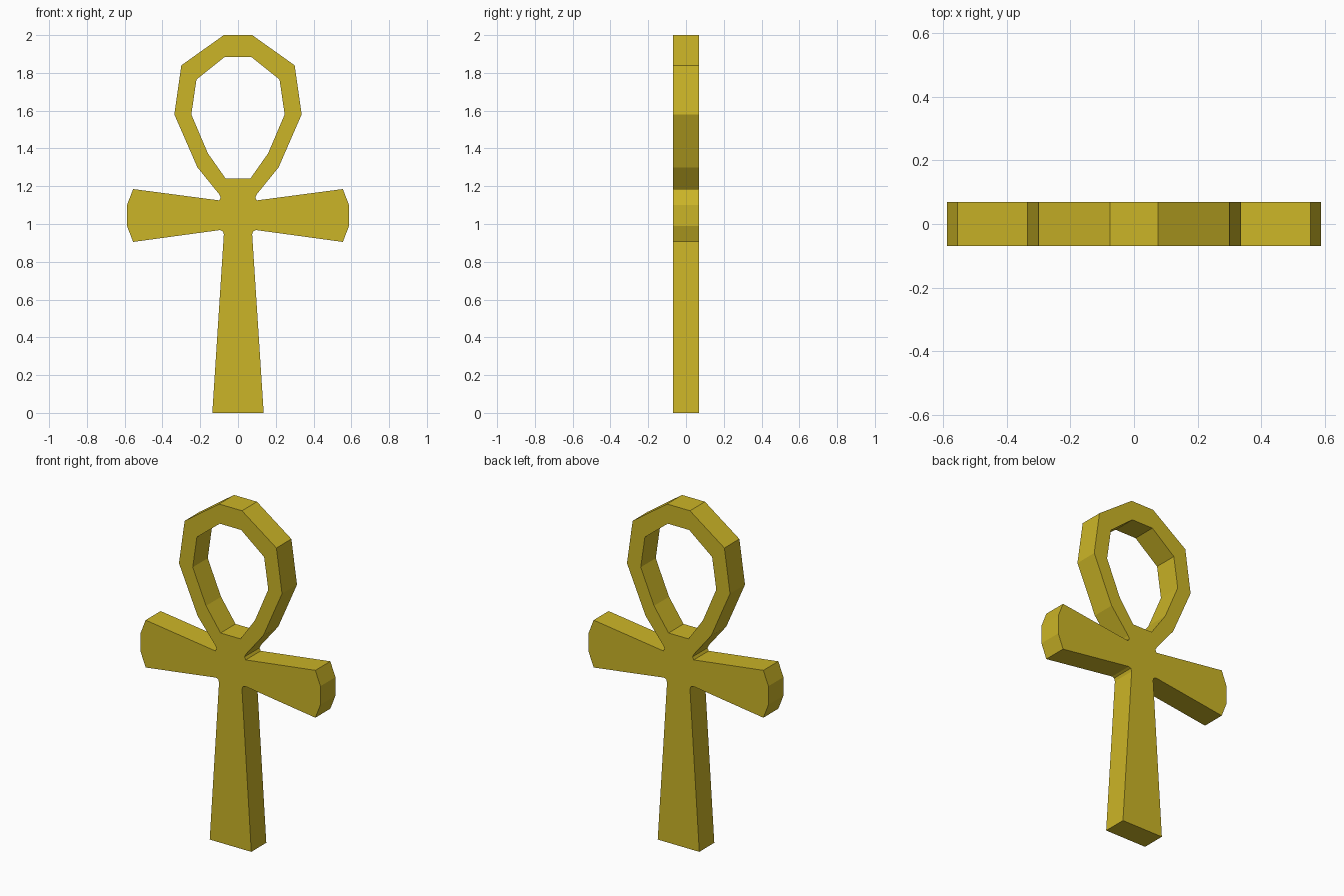
import bpy, bmesh

if "Cube" in bpy.data.objects:
    bpy.data.objects.remove(bpy.data.objects["Cube"])

DEPTH = 0.14

# right half of the loop, from the top down to the neck notch
LOOP_OUTER = [(0.075, 2.0), (0.30, 1.84), (0.337, 1.58), (0.215, 1.30), (0.10, 1.158)]
LOOP_INNER = [(0.07, 1.885), (0.22, 1.765), (0.247, 1.58), (0.16, 1.375), (0.065, 1.24)]
# right half of the flared arm and shaft, from the notch to the foot
ARM_SHAFT = [(0.091, 1.14), (0.10, 1.125), (0.555, 1.185), (0.588, 1.10), (0.588, 0.99),
             (0.555, 0.905), (0.095, 0.968), (0.081, 0.962), (0.075, 0.945), (0.136, 0.0)]

bm = bmesh.new()


def both_sides(points):
    """Vertices from the left end, across the top, to the right end."""
    full = [(-x, z) for x, z in reversed(points)] + points
    return [bm.verts.new((x, 0, z)) for x, z in full]


# loop: a band of quads, open at the bottom
outer, inner = both_sides(LOOP_OUTER), both_sides(LOOP_INNER)
for i in range(len(outer) - 1):
    bm.faces.new((outer[i], outer[i + 1], inner[i + 1], inner[i]))

# arms and shaft: one flat face joined to the loop ends
body = both_sides(ARM_SHAFT)
half = len(ARM_SHAFT)
left, right = body[:half], body[half:]
bm.faces.new([inner[0], inner[-1], outer[-1]] + right + left + [outer[0]])
bmesh.ops.recalc_face_normals(bm, faces=bm.faces)

mesh = bpy.data.meshes.new("looped_cross")
bm.to_mesh(mesh)
bm.free()
cross = bpy.data.objects.new("looped_cross", mesh)
bpy.context.collection.objects.link(cross)

# thickness, centred on y = 0
solid = cross.modifiers.new("thickness", 'SOLIDIFY')
solid.thickness = DEPTH
solid.offset = 0

# gold
gold = bpy.data.materials.new("gold")
gold.diffuse_color = (0.6, 0.46, 0.02, 1)
gold.use_nodes = True
gold.node_tree.nodes["Principled BSDF"].inputs["Base Color"].default_value = gold.diffuse_color
mesh.materials.append(gold)
